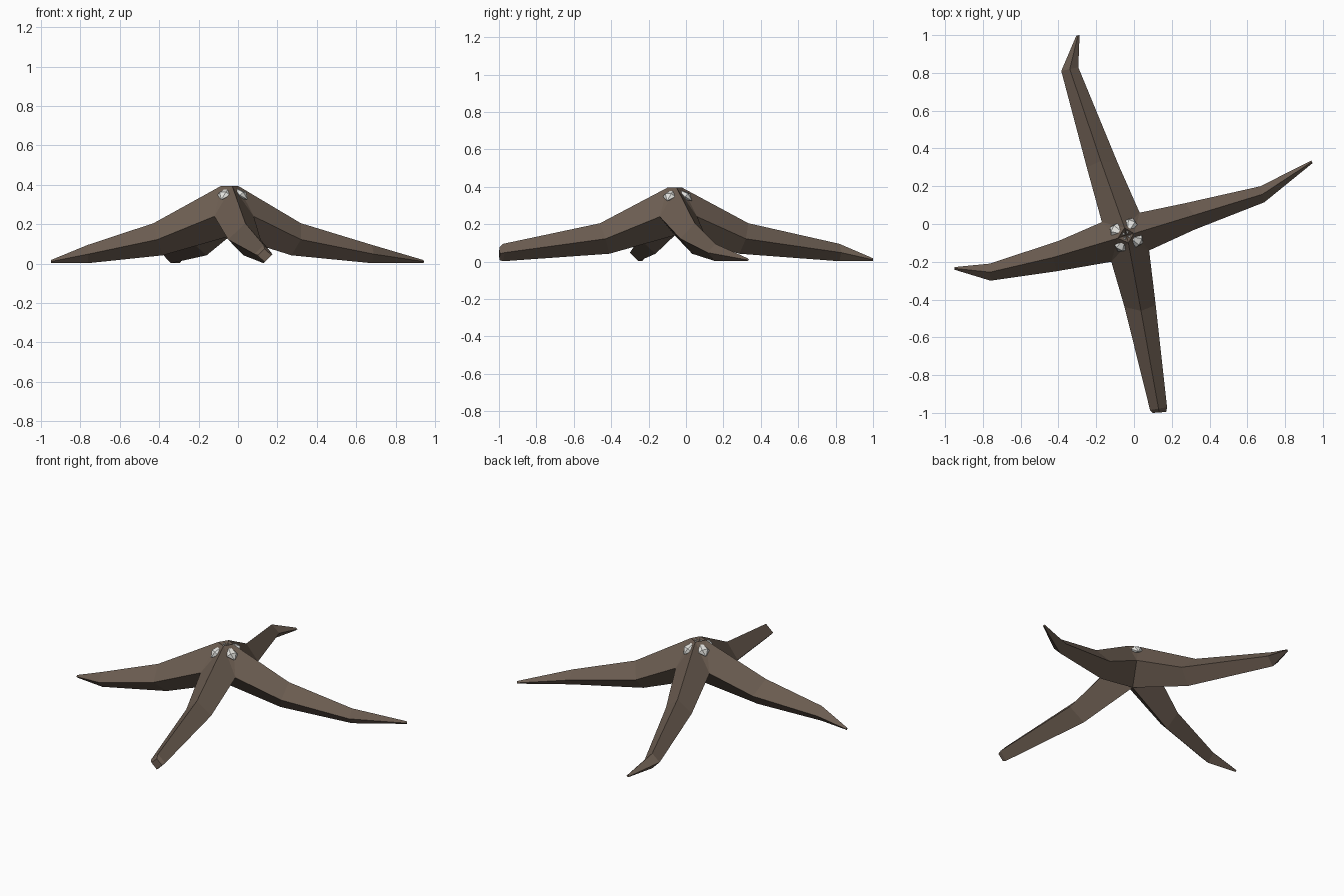
import bpy, bmesh, math
from mathutils import Vector

if "Cube" in bpy.data.objects:
    bpy.data.objects.remove(bpy.data.objects["Cube"])


def material(name, rgb):
    m = bpy.data.materials.new(name)
    m.diffuse_color = (*rgb, 1)
    m.use_nodes = True
    m.node_tree.nodes["Principled BSDF"].inputs["Base Color"].default_value = m.diffuse_color
    return m


BARK = material("brown hide", (0.150, 0.110, 0.083))
BONE = material("pale bone", (0.78, 0.78, 0.75))


def finish(bm, name, mat):
    bmesh.ops.recalc_face_normals(bm, faces=bm.faces)
    me = bpy.data.meshes.new(name)
    bm.to_mesh(me)
    bm.free()
    me.materials.append(mat)
    bpy.context.collection.objects.link(bpy.data.objects.new(name, me))


# Body: four diamond-section arms sharing corner points around a raised hub
HUB = Vector((-0.04, -0.06, 0))
# corners between neighbouring arms, counter-clockwise from right/back
corners = [(0.03, 0.06), (-0.17, 0.01), (-0.12, -0.20), (0.08, -0.14)]
# arm order: back, left, front, right; each starts at corner i and ends at i+1
crests = [(-0.05, -0.02), (-0.085, -0.075), (-0.03, -0.10), (0.0, -0.05)]
# stations per arm: (first side, second side) in plan; ridges run between them
stations = [
    [((-0.085, 0.32), (-0.25, 0.30)), ((-0.295, 0.83), (-0.385, 0.81)),
     ((-0.288, 1.00), (-0.305, 0.998))],
    [((-0.40, -0.09), (-0.41, -0.25)), ((-0.765, -0.21), (-0.76, -0.30)),
     ((-0.95, -0.228), (-0.95, -0.242))],
    [((-0.05, -0.44), (0.115, -0.43)), ((0.085, -0.985), (0.175, -0.97)),
     ((0.10, -1.00), (0.17, -0.995))],
    [((0.32, -0.03), (0.27, 0.11)), ((0.69, 0.115), (0.67, 0.20)),
     ((0.945, 0.322), (0.938, 0.336))],
]
# heights of top ridge, side edges and bottom ridge at each station
levels = [(0.205, 0.122, 0.042), (0.095, 0.048, 0.002), (0.018, 0.010, 0.002)]
blunt = (0.075, 0.042, 0.008)

bm = bmesh.new()
side = [bm.verts.new((x, y, 0.24)) for x, y in corners]
top = [bm.verts.new((x, y, 0.395)) for x, y in crests]
under = bm.verts.new((HUB.x, HUB.y, 0.14))
mouth = bm.verts.new((HUB.x, HUB.y, 0.36))

for i, arm in enumerate(stations):
    j = (i + 1) % 4
    ring = [top[i], side[i], under, side[j]]
    for k, (a, b) in enumerate(arm):
        zt, zs, zb = blunt if (i == 2 and k == 2) else levels[k]
        a, b = Vector((*a, zs)), Vector((*b, zs))
        mid = (a + b) / 2
        out = (mid - HUB)
        out.z = 0
        lean = out.normalized() * (0.025 if k == 0 else 0)
        t, u = mid + lean, mid - lean
        t.z, u.z = zt, zb
        new = [bm.verts.new(p) for p in (t, a, u, b)]
        for n in range(4):
            m = (n + 1) % 4
            bm.faces.new((ring[n], ring[m], new[m], new[n]))
        ring = new
    bm.faces.new(ring)
    # grooves between neighbouring crests
    bm.faces.new((top[i], side[j], top[j]))
    bm.faces.new((top[i], top[j], mouth))
finish(bm, "four_armed_body", BARK)


# Teeth: faceted spikes set in the grooves, narrow at the mouth, wide outside
def tooth(index, angle):
    d = Vector((math.cos(angle), math.sin(angle), 0))
    s = Vector((-d.y, d.x, 0))
    n = 6
    bm = bmesh.new()
    tip = bm.verts.new(HUB + d * 0.005 + Vector((0, 0, 0.392)))
    end = bm.verts.new(HUB + d * 0.098 + Vector((0, 0, 0.325)))
    slope = (d * 0.5 + Vector((0, 0, 0.8))).normalized()
    c = HUB + d * 0.072 + Vector((0, 0, 0.347))
    ring = [bm.verts.new(c + s * 0.036 * math.cos(math.tau * q / n)
                         + slope * 0.022 * math.sin(math.tau * q / n))
            for q in range(n)]
    for q in range(n):
        r = (q + 1) % n
        bm.faces.new((tip, ring[q], ring[r]))
        bm.faces.new((end, ring[r], ring[q]))
    finish(bm, f"tooth_{index}", BONE)


for index, degrees in enumerate((70, 154, 243, 335)):
    tooth(index + 1, math.radians(degrees))
